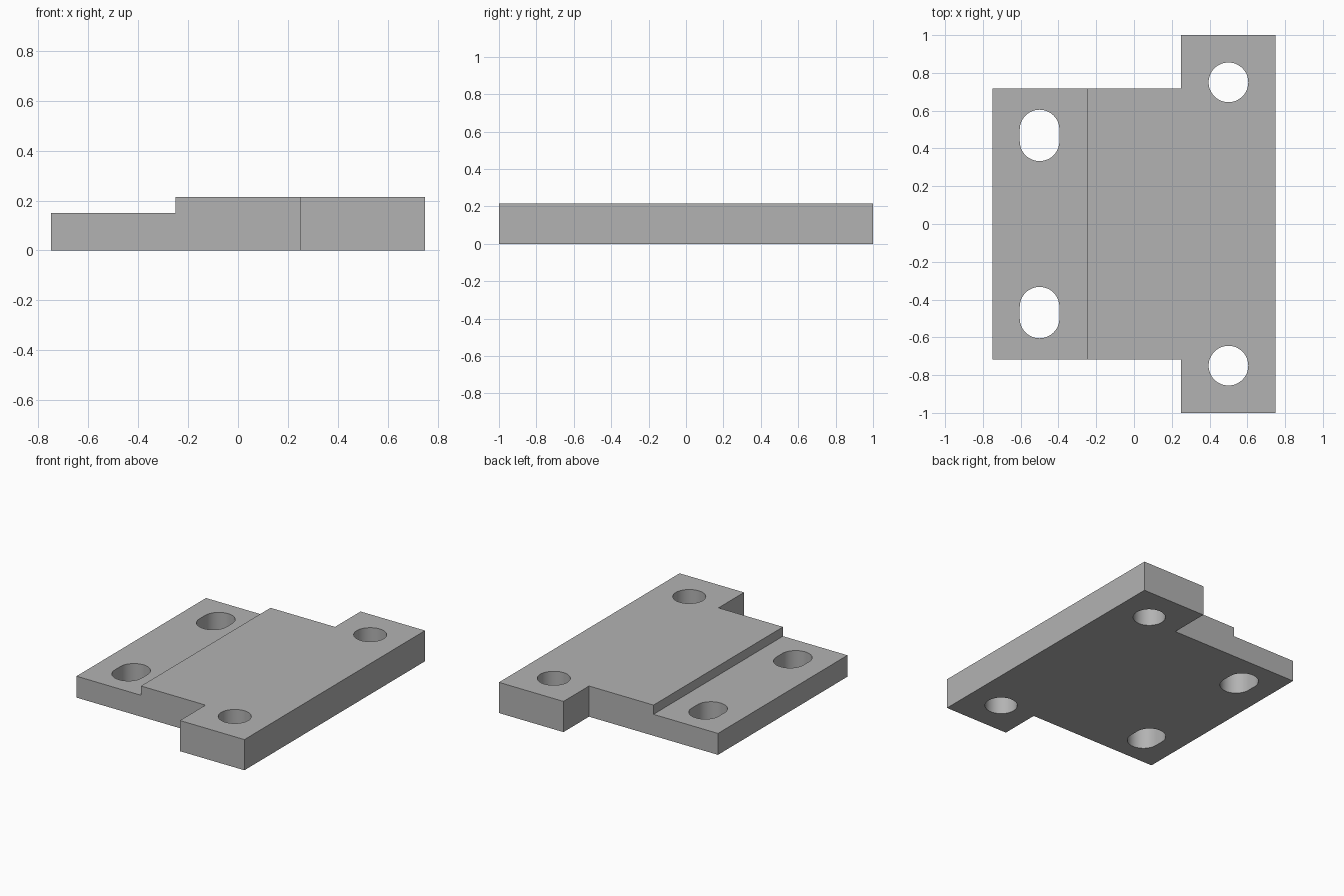
import bpy, bmesh
from math import pi, cos, sin, radians

cube = bpy.data.objects.get("Cube")
if cube:
    bpy.data.objects.remove(cube, do_unlink=True)

HEIGHT, STEP_HEIGHT = 0.215, 0.15
HALF_X, STEP_X, EAR_X = 0.75, -0.25, 0.25
BODY_Y, EAR_Y = 0.717, 1.0
HOLE_R, SLOT_SHIFT = 0.105, 0.031

gray = bpy.data.materials.new("plain gray")
gray.use_nodes = True
gray.diffuse_color = (0.45, 0.45, 0.45, 1)
gray.node_tree.nodes["Principled BSDF"].inputs["Base Color"].default_value = gray.diffuse_color


def prism(name, outline, bottom, top):
    """Extrude a counter-clockwise plan outline from bottom to top."""
    bm = bmesh.new()
    face = bm.faces.new([bm.verts.new((x, y, bottom)) for x, y in outline])
    new = bmesh.ops.extrude_face_region(bm, geom=[face])["geom"]
    verts = [v for v in new if isinstance(v, bmesh.types.BMVert)]
    bmesh.ops.translate(bm, verts=verts, vec=(0, 0, top - bottom))
    bmesh.ops.recalc_face_normals(bm, faces=bm.faces)
    mesh = bpy.data.meshes.new(name)
    bm.to_mesh(mesh)
    bm.free()
    mesh.materials.append(gray)
    obj = bpy.data.objects.new(name, mesh)
    bpy.context.collection.objects.link(obj)
    return obj


def slot(cx, cy, radius, shift, segments=24):
    """Round outline, stretched along y by shift at each end."""
    top = [(cx + radius * cos(pi * i / segments),
            cy + shift + radius * sin(pi * i / segments)) for i in range(segments + 1)]
    bottom = [(2 * cx - x, 2 * cy - y) for x, y in top]
    return top + bottom if shift else top[:-1] + bottom[:-1]


# Plate with two mounting ears
half = [(HALF_X, EAR_Y), (EAR_X, EAR_Y), (EAR_X, BODY_Y), (-HALF_X, BODY_Y)]
plate = prism("mounting_plate", half + [(x, -y) for x, y in reversed(half)], 0, HEIGHT)

# Cutters: lowered shelf, round holes in the ears, slots in the shelf
shelf = [(-1, -1), (STEP_X, -1), (STEP_X, 1), (-1, 1)]
cutters = [prism("shelf_cutter", shelf, STEP_HEIGHT, 1)]
for side in (1, -1):
    cutters.append(prism("hole_cutter", slot(0.5, 0.75 * side, HOLE_R, 0), -1, 1))
    cutters.append(prism("slot_cutter", slot(-0.5, 0.469 * side, HOLE_R, SLOT_SHIFT), -1, 1))

bpy.ops.object.select_all(action="DESELECT")
plate.select_set(True)
bpy.context.view_layer.objects.active = plate
for cutter in cutters:
    cutter.hide_render = True
    mod = plate.modifiers.new("cut", "BOOLEAN")
    mod.operation = "DIFFERENCE"
    mod.solver = "EXACT"
    mod.object = cutter
    bpy.ops.object.modifier_apply(modifier=mod.name)
    bpy.data.objects.remove(cutter, do_unlink=True)

# Smooth hole walls, sharp plate edges
bpy.ops.object.shade_smooth_by_angle(angle=radians(30))
